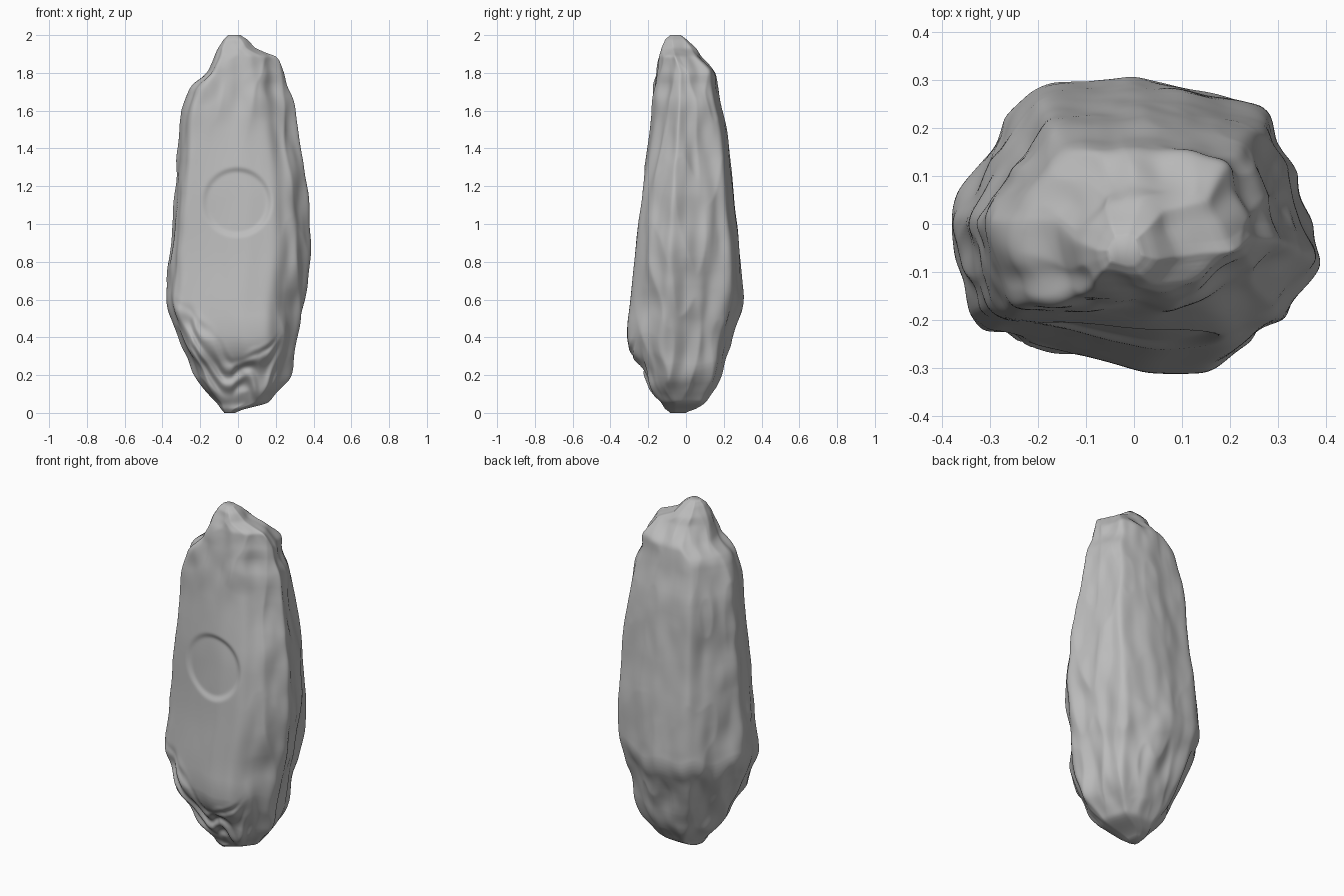
import bpy, bmesh, math
from mathutils import Vector, noise

cube = bpy.data.objects.get("Cube")
if cube:
    bpy.data.objects.remove(cube)

# Outline by height: z, right edge, left edge, front, back
OUTLINE = [
    (0, -.07, -.02, -.08, -.01), (.02, -.09, .03, -.11, .05), (.05, -.11, .16, -.13, .1),
    (.14, -.19, .24, -.2, .15), (.21, -.23, .28, -.22, .19), (.35, -.3, .305, -.305, .22),
    (.46, -.335, .325, -.31, .25), (.57, -.385, .345, -.295, .305), (.82, -.365, .385, -.27, .285),
    (1.2, -.325, .365, -.24, .245), (1.5, -.305, .31, -.195, .215), (1.64, -.28, .305, -.175, .18),
    (1.73, -.25, .255, -.16, .165), (1.8, -.16, .245, -.15, .155), (1.89, -.12, .2, -.14, .07),
    (1.93, -.1, .09, -.13, .045), (1.98, -.075, .045, -.11, 0), (2, -.05, .01, -.08, -.03)]

# Chunky cross-section, scaled to the outline at each height
CORNERS = [(-.82, -.75), (-.4, -.85), (.1, -1.01), (.5, -1.01), (.76, -.75), (1.02, -.35),
           (.88, .25), (.73, .84), (.2, 1.02), (-.56, .96), (-.8, .5), (-1.02, 0), (-.95, -.38)]
RINGS = 270


def ramp(a, b, t):
    t = min(max((t - a) / (b - a), 0), 1)
    return t * t * (3 - 2 * t)


def outline_at(z):
    z = min(max(z, 0), 2)
    for low, high in zip(OUTLINE, OUTLINE[1:]):
        if z <= high[0]:
            t = (z - low[0]) / (high[0] - low[0])
            return Vector(low[1:]).lerp(Vector(high[1:]), t)


def soft_outline(z):
    reach = .05 * ramp(0, .2, z) * ramp(0, .6, 2 - z)
    return sum((outline_at(z + reach * k / 2) for k in range(-2, 3)), Vector((0,) * 4)) / 5


def cross_section():
    points = []
    for i, corner in enumerate(CORNERS):
        a, b = Vector(corner), Vector(CORNERS[(i + 1) % len(CORNERS)])
        count = round((b - a).length * 40)
        points += [a.lerp(b, k / count) for k in range(count)]
    for _ in range(9):
        points = [(points[i - 1] + p + points[(i + 1) % len(points)]) / 3
                  for i, p in enumerate(points)]
    return points


def bump(x, z, cx, cz, radius):
    return 1 - ramp(0, radius, math.hypot(x - cx, z - cz))


def rock_point(u, v, z):
    # Uneven levels around the stone break up the horizontal bands
    shift = .07 * noise.noise(Vector((u * 2, v * 2, 3))) * ramp(.1, .4, z) * ramp(.3, .7, 2 - z)
    xl, xr, yf, yb = soft_outline(z + shift)
    x = (xl + xr) / 2 + u * (xr - xl) / 2
    y = (yf + yb) / 2 + v * (yb - yf) / 2
    # The front turns slightly with height
    y += .06 * u * max(-v, 0) * ramp(.7, 1.7, z) * ramp(0, .2, 2 - z)

    front = ramp(.45, .75, -v) * ramp(-.95, -.65, u) * (1 - ramp(.5, .8, u))
    edge = z - .3 - 1.1 * max(abs(x - .04) - .07, 0)
    edge += .06 * noise.noise(Vector((x * 8, z * 5, 2)))
    panel = front * ramp(-.02, .05, edge) * (1 - ramp(1.4, 1.75, z))
    back = ramp(.6, .9, v) * ramp(.5, .8, z) * (1 - ramp(1.5, 1.8, z))
    rough = (1 - .9 * panel) * (1 - .5 * back) * ramp(0, .15, z) * ramp(0, .08, 2 - z)

    # Tall weathered grooves and smaller chips, strongest off the flat faces
    groove = noise.noise(Vector((x * 9, y * 9, z * 1.6)))
    crease = .25 - abs(noise.noise(Vector((x * 9 + 4, y * 9, z * 2.2))))
    chip = noise.noise(Vector((x * 13, y * 13 + 8, z * 6)))
    push = rough * (.012 * groove + .02 * crease + .011 * chip)
    out = Vector((u, v)).normalized() * push
    x, y = x + out.x, y + out.y

    # Stepped ledges below the front panel
    ledges = front * (1 - ramp(-.03, .02, edge)) * ramp(.03, .15, z)
    y += ledges * (.008 + .01 * math.sin(edge * 50 + 4 * groove))

    # Rounded shoulders on the upper front
    y -= front * (.018 * bump(x, z, .15, 1.7, .16) + .015 * bump(x, z, -.2, 1.74, .12))

    # Shallow round dish, deeper towards one side
    if v < 0:
        r = math.hypot(x + .005, z - 1.115)
        y += (.015 + .03 * x) * (1 - ramp(.155, .19, r))
    return x, y, z


# Rock: stacked rings joined into one skin
bm = bmesh.new()
section = cross_section()
rings = [[bm.verts.new(rock_point(p.x, p.y, 2 * k / RINGS)) for p in section]
         for k in range(RINGS + 1)]
for low, high in zip(rings, rings[1:]):
    for i in range(len(section)):
        bm.faces.new((low[i - 1], low[i], high[i], high[i - 1]))
bm.faces.new(rings[0][::-1])
bm.faces.new(rings[-1])
for _ in range(2):
    bmesh.ops.smooth_vert(bm, verts=bm.verts, factor=.5, use_axis_x=True,
                          use_axis_y=True, use_axis_z=False)
bmesh.ops.recalc_face_normals(bm, faces=bm.faces)

mesh = bpy.data.meshes.new("standing_rock")
bm.to_mesh(mesh)
bm.free()
rock = bpy.data.objects.new("standing_rock", mesh)
bpy.context.collection.objects.link(rock)

# Plain stone colour
stone = bpy.data.materials.new("stone_grey")
stone.use_nodes = True
colour = (.5, .5, .5, 1)
stone.diffuse_color = colour
stone.node_tree.nodes["Principled BSDF"].inputs["Base Color"].default_value = colour
mesh.materials.append(stone)

bpy.context.view_layer.objects.active = rock
rock.select_set(True)
bpy.ops.object.shade_smooth_by_angle(angle=math.radians(60))
